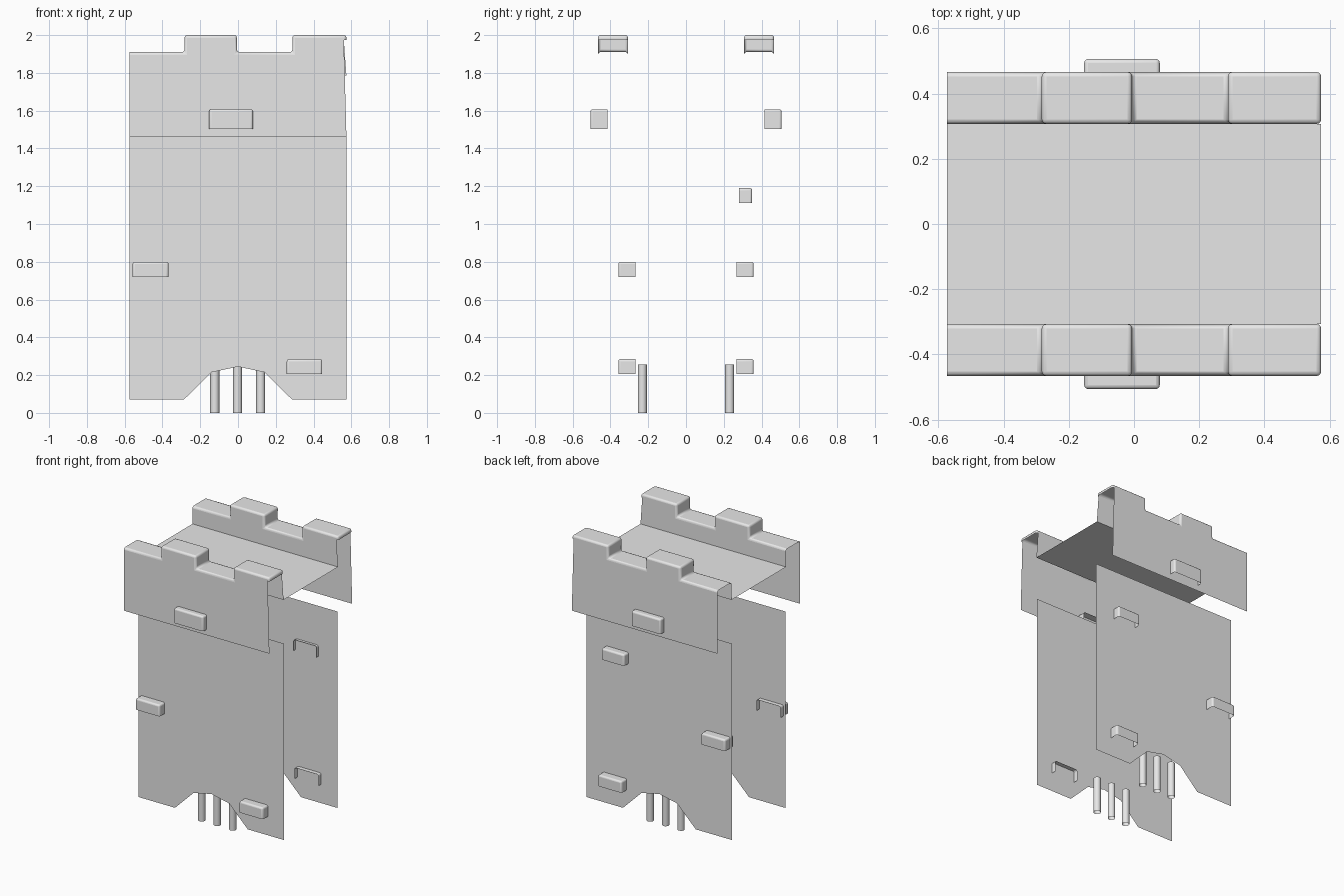
import bpy
import bmesh
import math
from mathutils import Matrix, Vector

cube = bpy.data.objects.get("Cube")
if cube:
    bpy.data.objects.remove(cube, do_unlink=True)

stone = bpy.data.materials.new("grey stone")
stone.use_nodes = True
stone.diffuse_color = (0.8, 0.8, 0.8, 1)
stone.node_tree.nodes["Principled BSDF"].inputs["Base Color"].default_value = (0.8, 0.8, 0.8, 1)

HALF = 0.574
OUTER, INNER, WALL = 0.466, 0.307, 0.30
FLOOR_Z, SKIRT_Z = 1.785, 1.462


def finish(name, bm, bevel=0.0, smooth=True):
    mesh = bpy.data.meshes.new(name)
    bm.to_mesh(mesh)
    bm.free()
    mesh.materials.append(stone)
    obj = bpy.data.objects.new(name, mesh)
    bpy.context.collection.objects.link(obj)
    if bevel:
        mod = obj.modifiers.new("Rounded edges", 'BEVEL')
        mod.width = bevel
        mod.segments = 3
        mod.limit_method = 'ANGLE'
        mod.angle_limit = math.radians(40)
    if smooth:
        bpy.ops.object.select_all(action='DESELECT')
        obj.select_set(True)
        bpy.context.view_layer.objects.active = obj
        bpy.ops.object.shade_smooth_by_angle(angle=math.radians(35))
    return obj


def sheet(name, points, side):
    """Flat upright panel, facing outward on the given side."""
    bm = bmesh.new()
    face = bm.faces.new([bm.verts.new((x, side * WALL, z)) for x, z in points])
    if side > 0:
        face.normal_flip()
    finish(name, bm, smooth=False)


def parapet(name, side):
    """Open-ended battlement: outer skirt, stepped cap and short inner face."""
    low, high = 1.91, 2.0
    steps = [(-HALF, low), (-0.283, low), (-0.283, high), (-0.006, high),
             (-0.006, low), (0.288, low), (0.288, high), (HALF, high), (HALF, 1.975)]
    bm = bmesh.new()
    out = [bm.verts.new((x, side * OUTER, z)) for x, z in steps]
    inn = [bm.verts.new((x, side * INNER, z)) for x, z in steps]
    for i in range(len(steps) - 1):
        bm.faces.new((out[i], out[i + 1], inn[i + 1], inn[i]))
    skirt = [bm.verts.new((x, side * OUTER, SKIRT_Z)) for x in (-HALF, HALF)]
    bm.faces.new(skirt + out[::-1])
    inside = [bm.verts.new((x, side * INNER, FLOOR_Z)) for x in (HALF, -HALF)]
    bm.faces.new(inn + inside)
    if side > 0:
        bmesh.ops.reverse_faces(bm, faces=bm.faces[:])
    finish(name, bm, bevel=0.014)


def brick(name, side, x, z, width, height, y_in, y_out):
    """Raised brick, open underneath and at the back."""
    size = Vector((width, y_out - y_in, height))
    place = Matrix.Translation((x, side * (y_in + y_out) / 2, z)) @ Matrix.Diagonal(size.to_4d())
    bm = bmesh.new()
    bmesh.ops.create_cube(bm, size=1, matrix=place)
    bm.normal_update()
    hidden = [f for f in bm.faces if f.normal.z < -0.5 or f.normal.y * side < -0.5]
    bmesh.ops.delete(bm, geom=hidden, context='FACES')
    finish(name, bm, bevel=0.012)


def rod(name, x, y):
    bm = bmesh.new()
    bmesh.ops.create_cone(bm, cap_ends=False, segments=16, radius1=0.024, radius2=0.024,
                          depth=0.255, matrix=Matrix.Translation((x, y, 0.1275)))
    finish(name, bm)


# Wall outline with the notched arch at the bottom
outline = [(-HALF, 0.07), (-0.287, 0.07), (-0.14, 0.215), (0, 0.245), (0.14, 0.215),
           (0.287, 0.07), (HALF, 0.07), (HALF, 1.47), (-HALF, 1.47)]

for label, side in (("front", -1), ("back", 1)):
    sheet(label + "_wall", outline, side)
    parapet(label + "_parapet", side)
    brick(label + "_parapet_brick", side, -0.037, 1.555, 0.232, 0.105, 0.415, 0.506)
    brick(label + "_side_brick", side, -0.463, 0.76, 0.19, 0.08, 0.268, 0.358)
    brick(label + "_low_brick", side, 0.352, 0.245, 0.188, 0.08, 0.268, 0.358)
    for n, x in enumerate((-0.123, -0.002, 0.12)):
        rod(f"{label}_gate_rod_{n + 1}", x, side * 0.231)
brick("back_high_brick", 1, 0.333, 1.15, 0.18, 0.08, 0.28, 0.35)

# Walkway between the parapets
bm = bmesh.new()
bm.faces.new([bm.verts.new((x * HALF, y * INNER, FLOOR_Z))
              for x, y in ((-1, -1), (1, -1), (1, 1), (-1, 1))])
finish("walkway_floor", bm, smooth=False)
